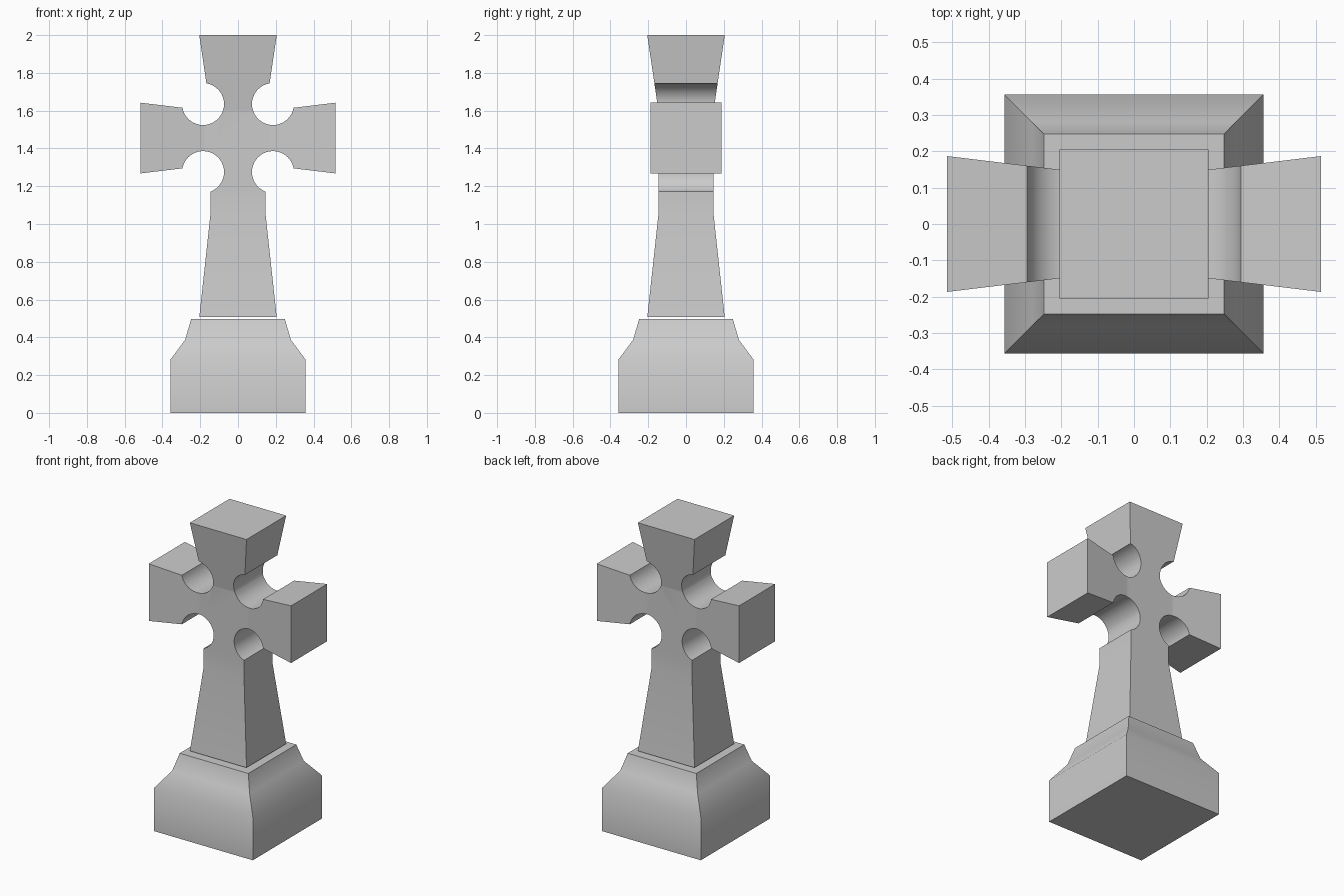
import bpy, bmesh, math
from mathutils import Matrix, Vector

cube = bpy.data.objects.get("Cube")
if cube:
    bpy.data.objects.remove(cube, do_unlink=True)

# Stone colour
STONE = (0.6, 0.6, 0.6, 1)
stone = bpy.data.materials.new("grey stone")
stone.use_nodes = True
stone.diffuse_color = STONE
stone.node_tree.nodes["Principled BSDF"].inputs["Base Color"].default_value = STONE

CROSS_Z = 1.455


def make_object(name, bm):
    bmesh.ops.recalc_face_normals(bm, faces=bm.faces)
    mesh = bpy.data.meshes.new(name)
    bm.to_mesh(mesh)
    bm.free()
    mesh.materials.append(stone)
    obj = bpy.data.objects.new(name, mesh)
    bpy.context.collection.objects.link(obj)
    return obj


def square_loft(name, sections, matrix=Matrix()):
    """Skin square sections given as (height, half width)."""
    bm = bmesh.new()
    rings = [[bm.verts.new(matrix @ Vector((sx * half, sy * half, h)))
              for sx, sy in ((-1, -1), (1, -1), (1, 1), (-1, 1))]
             for h, half in sections]
    for low, high in zip(rings, rings[1:]):
        for i in range(4):
            j = (i + 1) % 4
            bm.faces.new((low[i], low[j], high[j], high[i]))
    bm.faces.new(rings[0])
    bm.faces.new(rings[-1])
    return make_object(name, bm)


def activate(obj):
    bpy.ops.object.select_all(action='DESELECT')
    obj.select_set(True)
    bpy.context.view_layer.objects.active = obj


def apply_boolean(obj, tool, operation):
    mod = obj.modifiers.new(operation.lower(), 'BOOLEAN')
    mod.operation = operation
    mod.solver = 'EXACT'
    mod.object = tool
    activate(obj)
    bpy.ops.object.modifier_apply(modifier=mod.name)
    bpy.data.objects.remove(tool, do_unlink=True)


# Stepped plinth
plinth = square_loft("plinth", [(0, .357), (.283, .357), (.387, .28), (.497, .248)])

# Flared upright and crossing arms, joined into one stone
cross = square_loft("cross", [(.507, .205), (1.05, .146), (1.6, .146), (2, .205)])
sideways = Matrix.Translation((0, 0, CROSS_Z)) @ Matrix.Rotation(math.pi / 2, 4, 'Y')
arms = square_loft("arms", [(-.515, .187), (-.175, .146), (.175, .146), (.515, .187)],
                   sideways)
apply_boolean(cross, arms, 'UNION')

# Round notches in the four inner corners
bm = bmesh.new()
for sx in (-1, 1):
    for sz in (-1, 1):
        place = (Matrix.Translation((sx * .185, 0, CROSS_Z + sz * .18))
                 @ Matrix.Rotation(math.pi / 2, 4, 'X'))
        bmesh.ops.create_cone(bm, cap_ends=True, segments=40, radius1=.111,
                              radius2=.111, depth=1, matrix=place)
notches = make_object("notch_cutters", bm)
notches.hide_render = True
apply_boolean(cross, notches, 'DIFFERENCE')

for part in (plinth, cross):
    activate(part)
    bpy.ops.object.shade_smooth()
    bpy.ops.object.shade_smooth_by_angle(angle=math.radians(40))
